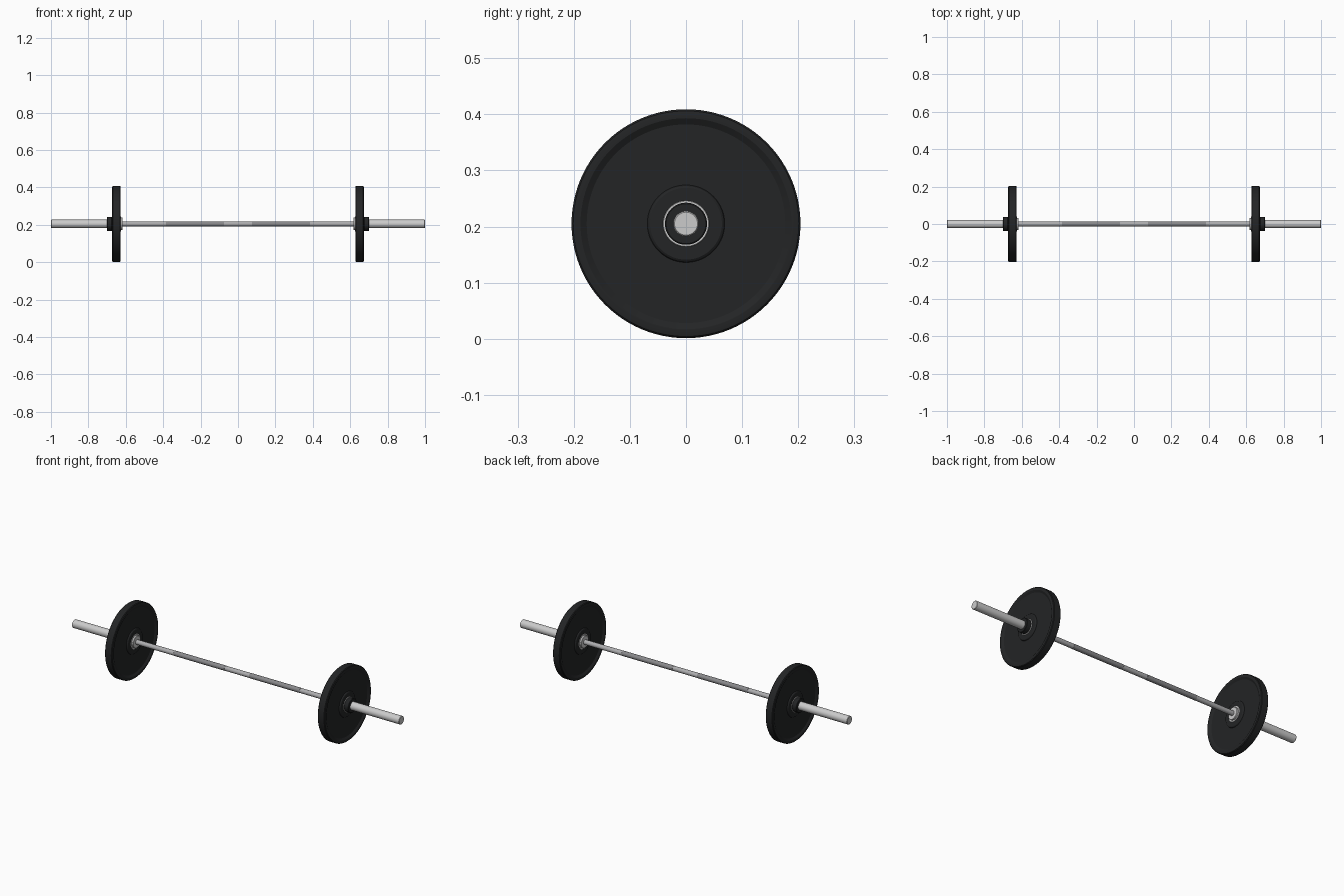
import bpy, bmesh, math

if "Cube" in bpy.data.objects:
    bpy.data.objects.remove(bpy.data.objects["Cube"])

AXIS_Z = 0.205
SEGMENTS = 96


def material(name, rgb):
    m = bpy.data.materials.new(name)
    m.diffuse_color = (*rgb, 1)
    m.use_nodes = True
    m.node_tree.nodes["Principled BSDF"].inputs["Base Color"].default_value = m.diffuse_color
    return m


RUBBER = material("black_rubber", (0.017, 0.018, 0.019))
STEEL = material("bright_steel", (0.62, 0.62, 0.62))
SHAFT = material("shaft_steel", (0.42, 0.42, 0.43))
GRIP = material("knurled_steel", (0.25, 0.25, 0.26))


def lathe(name, profile, mat, side=1, segments=SEGMENTS):
    """Turn a closed (x, radius) outline around the bar axis."""
    bm = bmesh.new()
    rings = []
    for i in range(segments):
        a = 2 * math.pi * i / segments
        rings.append([bm.verts.new((side * x, r * math.cos(a), r * math.sin(a)))
                      for x, r in profile])
    n = len(profile)
    for i in range(segments):
        a, b = rings[i], rings[(i + 1) % segments]
        for j in range(n):
            k = (j + 1) % n
            if profile[j][1] == 0 and profile[k][1] == 0:
                continue
            bm.faces.new((a[j], a[k], b[k], b[j]))
    bmesh.ops.remove_doubles(bm, verts=bm.verts, dist=1e-6)
    bmesh.ops.recalc_face_normals(bm, faces=bm.faces)
    me = bpy.data.meshes.new(name)
    bm.to_mesh(me)
    bm.free()
    ob = bpy.data.objects.new(name, me)
    bpy.context.collection.objects.link(ob)
    ob.location.z = AXIS_Z
    me.materials.append(mat)
    bpy.ops.object.select_all(action='DESELECT')
    ob.select_set(True)
    bpy.context.view_layer.objects.active = ob
    bpy.ops.object.shade_smooth_by_angle(angle=math.radians(30))
    return ob


def rod(x0, x1, r, c=0.0015):
    """Outline of a solid rod with chamfered ends."""
    return [(x0, 0), (x0, r - c), (x0 + c, r), (x1 - c, r), (x1, r - c), (x1, 0)]


def ring(x0, x1, r0, r1, c=0.0015):
    """Outline of a ring with chamfered outer edges."""
    return [(x0, r0), (x0, r1 - c), (x0 + c, r1), (x1 - c, r1), (x1, r1 - c), (x1, r0)]


# Plate half outline from bore to tread: offset from mid-plane, radius
half = [(0.0225, 0.024), (0.0225, 0.064), (0.0205, 0.067), (0.016, 0.069),
        (0.016, 0.177), (0.0225, 0.188), (0.0225, 0.197), (0.0215, 0.201),
        (0.018, 0.204)]
MID = 0.650
plate = [(MID + d, r) for d, r in half] + [(MID - d, r) for d, r in reversed(half)]

# Bar shaft
lathe("bar_shaft", rod(-0.64, 0.64, 0.0130), SHAFT, segments=48)

for side, label in ((-1, "left"), (1, "right")):
    # Knurled grip zone
    lathe(f"grip_{label}", ring(0.075, 0.385, 0.010, 0.0136, 0.0004), GRIP, side, 48)
    # Loading sleeve and its inner stop flange
    lathe(f"sleeve_{label}", rod(0.625, 1.0, 0.0225, 0.002), STEEL, side, 64)
    lathe(f"stop_flange_{label}", ring(0.617, 0.629, 0.010, 0.033), STEEL, side, 64)
    # Weight plate with steel hub insert
    lathe(f"plate_{label}", plate, RUBBER, side)
    lathe(f"hub_insert_{label}", ring(0.6265, 0.6740, 0.022, 0.041, 0.0008), STEEL, side, 64)
    # Locking collar
    lathe(f"collar_{label}", ring(0.673, 0.701, 0.022, 0.0375, 0.002), RUBBER, side, 64)
